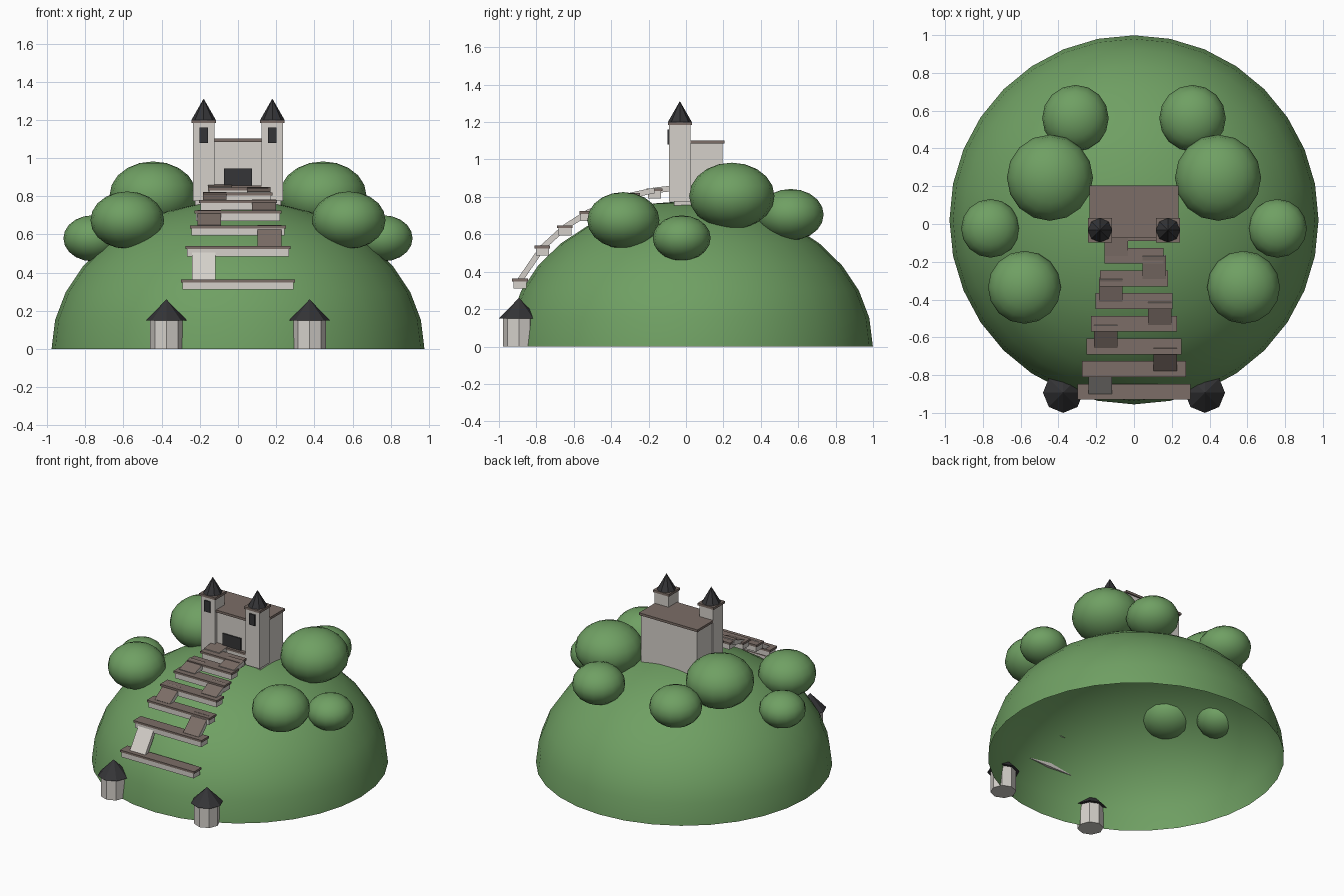
import bpy, bmesh, math
from mathutils import Matrix, Vector

if "Cube" in bpy.data.objects:
    bpy.data.objects.remove(bpy.data.objects["Cube"])


def mat(name, rgb):
    m = bpy.data.materials.new(name)
    m.diffuse_color = (*rgb, 1)
    m.use_nodes = True
    m.node_tree.nodes["Principled BSDF"].inputs["Base Color"].default_value = m.diffuse_color
    return m


GREEN = mat("leaf_green", (0.16, 0.35, 0.125))
STONE = mat("pale_stone", (0.66, 0.63, 0.59))
BROWN = mat("roof_brown", (0.20, 0.155, 0.135))
DARK = mat("slate_dark", (0.035, 0.035, 0.038))


def finish(name, bm, *mats, smooth=False):
    me = bpy.data.meshes.new(name)
    bm.to_mesh(me)
    bm.free()
    for m in mats:
        me.materials.append(m)
    for p in me.polygons:
        p.use_smooth = smooth
    ob = bpy.data.objects.new(name, me)
    bpy.context.collection.objects.link(ob)
    return ob


def box(name, x, y, z, m):
    """Box from (min, max) pairs on each axis."""
    bm = bmesh.new()
    bmesh.ops.create_cube(bm, size=1)
    for v in bm.verts:
        v.co = Vector([(a + b) / 2 + c * (b - a) for (a, b), c in zip((x, y, z), v.co)])
    return finish(name, bm, m)


def prism(name, x, y, z0, z1, r0, r1, m, sides=8):
    """Upright column or cone with flat sides."""
    bm = bmesh.new()
    bmesh.ops.create_cone(bm, cap_ends=True, segments=sides, radius1=r0, radius2=r1,
                          depth=z1 - z0, matrix=Matrix.Translation((x, y, (z0 + z1) / 2)))
    return finish(name, bm, m)


def ball(name, loc, r, rz, seg, rings, half=False):
    bm = bmesh.new()
    bmesh.ops.create_uvsphere(bm, u_segments=seg, v_segments=rings, radius=1)
    if half:
        low = [v for v in bm.verts if v.co.z < -0.01]
        bmesh.ops.delete(bm, geom=low, context='VERTS')
    bm.transform(Matrix.Translation(loc) @ Matrix.Diagonal((r, r, rz, 1)))
    return finish(name, bm, GREEN, smooth=True)


# Hill: open half shell
HY, HR, HZ = 0.022, 0.977, 0.78
ball("hill", (0, HY, 0), HR, HZ, 32, 16, half=True)


def hill_z(y):
    return HZ * math.sqrt(1 - ((y - HY) / HR) ** 2)


# Keep with flat roof and gate
box("keep", (-0.225, 0.225), (-0.065, 0.195), (0.745, 1.085), STONE)
box("keep_roof", (-0.235, 0.235), (-0.075, 0.205), (1.085, 1.102), BROWN)
box("gate", (-0.073, 0.073), (-0.073, -0.064), (0.80, 0.945), DARK)

for side, s in (("left", -1), ("right", 1)):
    # Castle towers
    tx, ty = s * 0.18, -0.033
    box(f"tower_{side}", (tx - 0.056, tx + 0.056), (ty - 0.057, ty + 0.057), (0.775, 1.185), STONE)
    box(f"tower_collar_{side}", (tx - 0.064, tx + 0.064), (ty - 0.064, ty + 0.064), (1.183, 1.2), BROWN)
    prism(f"tower_spire_{side}", tx, ty, 1.2, 1.312, 0.064, 0, DARK)
    box(f"tower_window_{side}", (tx - 0.023, tx + 0.023), (ty - 0.065, ty - 0.056), (1.08, 1.16), DARK)

    # Gate posts at the foot of the hill
    prism(f"gatepost_{side}", s * 0.375, -0.893, 0, 0.152, 0.085, 0.085, STONE)
    prism(f"gatepost_roof_{side}", s * 0.375, -0.893, 0.15, 0.26, 0.107, 0, DARK)

    # Round trees: x, y, z, radius
    for i, (x, y, z, r) in enumerate([(0.445, 0.245, 0.805, 0.228), (0.58, -0.335, 0.675, 0.193),
                                      (0.76, -0.023, 0.58, 0.155), (0.31, 0.56, 0.705, 0.176)]):
        ball(f"tree_{side}_{i}", (s * x, y, z), r, r * 0.78, 16, 10)

# Stepped terraces up the hill, narrowing towards the gate
steps = []
for i in range(8):
    y = -0.888 + 0.12 * i
    steps.append((y, hill_z(y) + 0.055, 0.298 - 0.0235 * i))
for i, (y, z, w) in enumerate(steps):
    box(f"terrace_{i}", (-w + 0.008, w - 0.008), (y - 0.035, y + 0.035), (z - 0.028, z + 0.01), STONE)
    box(f"terrace_cap_{i}", (-w, w), (y - 0.042, y + 0.042), (z + 0.01, z + 0.025), BROWN)

# Ramps alternate sides; walkable faces are brown, steep ones stay stone
for i in range(7):
    (y0, z0, w), (y1, z1, _) = steps[i], steps[i + 1]
    ang = math.atan2(z1 - z0, y1 - y0)
    bm = bmesh.new()
    bmesh.ops.create_cube(bm, size=1)
    x = w * 0.6 * (-1 if i % 2 == 0 else 1)
    bm.transform(Matrix.Translation((x, (y0 + y1) / 2, (z0 + z1) / 2 + 0.015))
                 @ Matrix.Rotation(ang, 4, 'X')
                 @ Matrix.Diagonal((0.124, math.hypot(y1 - y0, z1 - z0), 0.03, 1)))
    bm.normal_update()
    for f in bm.faces:
        f.material_index = 1 if f.normal.z > 0.6 else 0
    finish(f"ramp_{i}", bm, STONE, BROWN)
